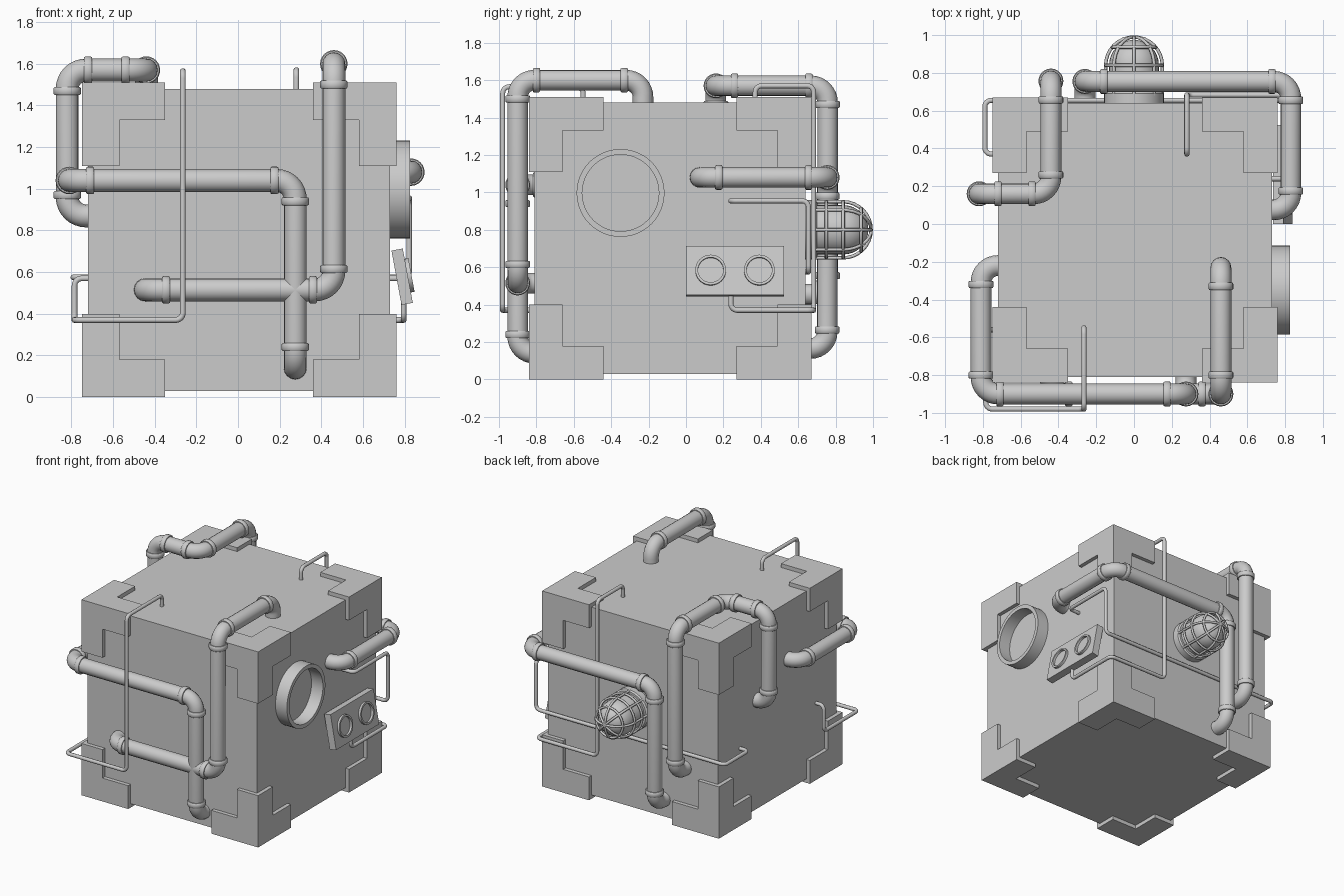
import bpy, bmesh, math
from mathutils import Vector, Matrix

if "Cube" in bpy.data.objects:
    bpy.data.objects.remove(bpy.data.objects["Cube"])

CENTER = Vector((0.005, -0.085, 0.755))


def finish(name, bm, angle=40):
    bmesh.ops.remove_doubles(bm, verts=bm.verts, dist=1e-5)
    bmesh.ops.recalc_face_normals(bm, faces=bm.faces)
    me = bpy.data.meshes.new(name)
    bm.to_mesh(me)
    bm.free()
    ob = bpy.data.objects.new(name, me)
    bpy.context.collection.objects.link(ob)
    smooth(ob, angle)
    return ob


def smooth(ob, angle=40):
    bpy.ops.object.select_all(action='DESELECT')
    ob.select_set(True)
    bpy.context.view_layer.objects.active = ob
    bpy.ops.object.shade_smooth_by_angle(angle=math.radians(angle))


def box(name, loc, size, rot=None):
    bm = bmesh.new()
    m = Matrix.Translation(loc) @ (rot or Matrix()) @ Matrix.Diagonal((*size, 1))
    bmesh.ops.create_cube(bm, size=1, matrix=m)
    return finish(name, bm)


def lathe(name, profile, loc, axis, n=32):
    """Revolve (radius, height) points around an axis through loc."""
    m = Matrix.Translation(loc) @ Vector(axis).to_track_quat('Z', 'Y').to_matrix().to_4x4()
    bm = bmesh.new()
    vs = [bm.verts.new(m @ Vector((r, 0, h))) for r, h in profile]
    es = [bm.edges.new(p) for p in zip(vs, vs[1:])]
    bmesh.ops.spin(bm, geom=vs + es, cent=loc, axis=m.to_3x3() @ Vector((0, 0, 1)),
                   angle=2 * math.pi, steps=n, use_merge=False)
    return finish(name, bm)


def tube(name, pts, r, res=4, cyclic=False):
    cu = bpy.data.curves.new(name, 'CURVE')
    cu.dimensions = '3D'
    cu.bevel_depth, cu.bevel_resolution, cu.use_fill_caps = r, res, True
    sp = cu.splines.new('POLY')
    sp.points.add(len(pts) - 1)
    for p, co in zip(sp.points, pts):
        p.co = (*co, 1)
    sp.use_cyclic_u = cyclic
    ob = bpy.data.objects.new(name, cu)
    bpy.context.collection.objects.link(ob)
    bpy.ops.object.select_all(action='DESELECT')
    ob.select_set(True)
    bpy.context.view_layer.objects.active = ob
    bpy.ops.object.convert(target='MESH')
    smooth(bpy.context.view_layer.objects.active, 50)


def rounded(corners, rad, n=8):
    """Polyline with right-angle corners replaced by arcs."""
    c = [Vector(p) for p in corners]
    out = [c[0]]
    for a, b, d in zip(c, c[1:], c[2:]):
        u, v = (a - b).normalized(), (d - b).normalized()
        o = b + (u + v) * rad
        for i in range(n + 1):
            t = i / n * math.pi / 2
            out.append(o - v * rad * math.cos(t) - u * rad * math.sin(t))
    return out + [c[-1]]


def pipe(name, corners):
    tube(name, rounded(corners, 0.09), 0.055, 6)
    c = [Vector(p) for p in corners]
    k = 0
    # collars where each straight run meets an elbow
    for a, b in zip(c, c[1:]):
        if (b - a).length > 0.3:
            d = (b - a).normalized()
            for p in (a + d * 0.1, b - d * 0.1):
                k += 1
                lathe(f"{name}_collar_{k}", [(0.05, -.019), (0.061, -.019), (0.066, -.013),
                      (0.066, .013), (0.061, .019), (0.05, .019)], p, d, 24)


# main body
box("body", CENTER, (1.45, 1.45, 1.45))

# L-shaped corner guards on all eight corners
steps = (0.755, 0.575, 0.355)
cells = [(0, 0, 0), (1, 0, 0), (0, 1, 0), (0, 0, 1)]
for sx in (-1, 1):
    for sy in (-1, 1):
        for sz in (-1, 1):
            bm = bmesh.new()
            for cell in cells:
                for ax in range(3):
                    for side in (0, 1):
                        nb = list(cell)
                        nb[ax] += 1 if side else -1
                        if tuple(nb) in cells:
                            continue
                        quad = []
                        for s, t in ((0, 0), (1, 0), (1, 1), (0, 1)):
                            g = [0, 0, 0]
                            g[ax] = cell[ax] + side
                            g[(ax + 1) % 3] = cell[(ax + 1) % 3] + s
                            g[(ax + 2) % 3] = cell[(ax + 2) % 3] + t
                            quad.append(bm.verts.new(CENTER + Vector(
                                (sx * steps[g[0]], sy * steps[g[1]], sz * steps[g[2]]))))
                        bm.faces.new(quad)
            finish("corner_guard", bm)

# thick pipes
pipe("front_left_pipe", [(-.68, -.22, 1.04), (-.81, -.22, 1.04), (-.81, -.9, 1.04),
                         (.275, -.9, 1.04), (.275, -.9, .14), (.275, -.78, .14)])
pipe("front_top_pipe", [(-.445, -.78, .515), (-.445, -.9, .515), (.46, -.9, .515),
                        (.46, -.9, 1.6), (.46, -.23, 1.6), (.46, -.23, 1.45)])
pipe("left_back_pipe", [(-.68, .16, .87), (-.82, .16, .87), (-.82, .16, 1.57),
                        (-.44, .16, 1.57), (-.44, .757, 1.57), (-.44, .757, .455), (-.44, .6, .455)])
pipe("right_back_pipe", [(.68, .075, 1.08), (.83, .075, 1.08), (.83, .755, 1.08),
                         (-.26, .755, 1.08), (-.26, .755, .165), (-.26, .6, .165)])

# thin conduits
wires = {
    "front_conduit": [(-.265, -.55, 1.45), (-.265, -.55, 1.565), (-.265, -.98, 1.565),
                      (-.265, -.98, .37), (-.785, -.98, .37), (-.785, -.56, .37),
                      (-.785, -.56, .57), (-.68, -.56, .57)],
    "back_conduit": [(.28, .37, 1.45), (.28, .37, 1.57), (.28, .683, 1.57), (.28, .683, .37),
                     (.795, .683, .37), (.795, .24, .37), (.795, .24, .57), (.68, .24, .57)],
    "rear_wrap_conduit": [(.68, .24, .955), (.822, .24, .955), (.822, .655, .955), (.822, .655, .575),
                          (-.79, .655, .575), (-.79, .37, .575), (-.68, .37, .575)],
}
for name, pts in wires.items():
    tube(name, rounded(pts, 0.035, 6), 0.014, 3)

# porthole ring on the right side
lathe("porthole_ring", [(.235, -.02), (.235, .097), (.205, .097), (.205, -.02), (.235, -.02)],
      Vector((.73, -.35, .997)), (1, 0, 0), 48)

# tilted gauge box with two rims
tilt = Matrix.Rotation(math.radians(-10.5), 4, 'Y')
mid = Vector((.788, .262, .578))
box("gauge_box", mid, (.055, .525, .265), tilt)
face_dir = tilt.to_3x3() @ Vector((1, 0, 0))
for dy in (-.13, .13):
    p = mid + face_dir * .0275 + Vector((0, dy, 0))
    lathe("gauge_rim", [(.082, -.01), (.082, .018), (.068, .018), (.068, -.01), (.082, -.01)],
          p, face_dir, 32)

# caged lamp on the back
lamp = Vector((0, .64, .8))
lathe("lamp_base", [(0, -.02), (.158, -.02), (.158, .05), (.148, .06), (0, .06)], lamp, (0, 1, 0))
arc = [(math.cos(i * math.pi / 16), math.sin(i * math.pi / 16)) for i in range(9)]
lathe("lamp_glass", [(.132, .05)] + [(.132 * c, .2 + .135 * s) for c, s in arc], lamp, (0, 1, 0))
for k in range(4):
    a = k * math.pi / 4
    side = [(.15, .04)] + [(.15 * c, .2 + .15 * s) for c, s in arc]
    path = side + [(-r, h) for r, h in reversed(side[:-1])]
    tube("lamp_cage_rib", [lamp + Vector((r * math.cos(a), h, r * math.sin(a))) for r, h in path], .009, 2)
for r, h in ((.15, .11), (.15, .2), (.115, .296)):
    tube("lamp_cage_ring", [lamp + Vector((r * math.cos(i * math.pi / 16), h, r * math.sin(i * math.pi / 16)))
                            for i in range(32)], .009, 2, True)
